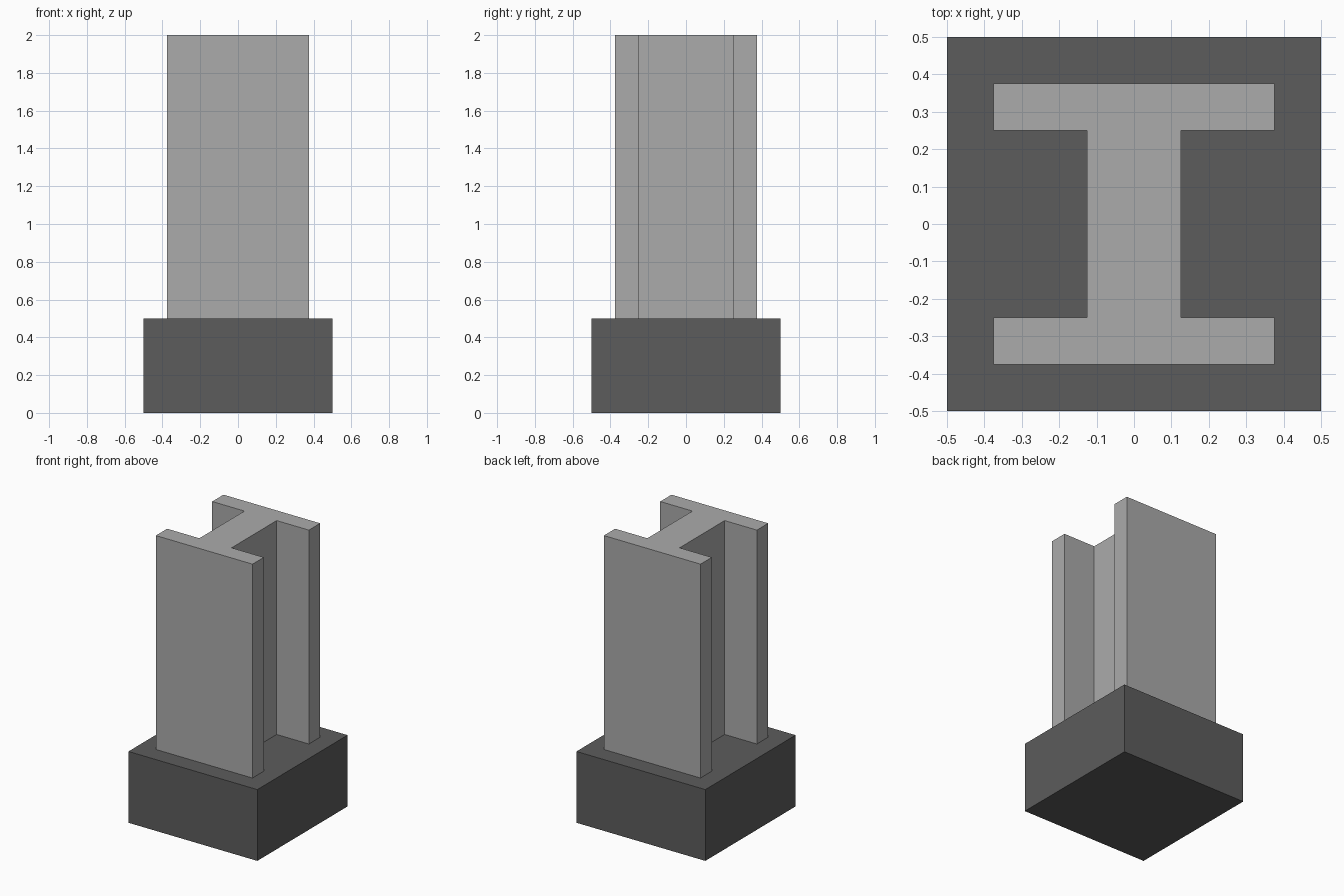
import bpy
import bmesh

cube = bpy.data.objects.get("Cube")
if cube:
    bpy.data.objects.remove(cube, do_unlink=True)


def make_material(name, value):
    mat = bpy.data.materials.new(name)
    mat.use_nodes = True
    colour = (value, value, value, 1.0)
    mat.diffuse_color = colour
    mat.node_tree.nodes["Principled BSDF"].inputs["Base Color"].default_value = colour
    return mat


def extrude_profile(name, points, z0, z1, mat):
    """Extrude a closed counter-clockwise outline from z0 up to z1."""
    bm = bmesh.new()
    base = bm.faces.new([bm.verts.new((x, y, z0)) for x, y in points])
    top = bmesh.ops.extrude_face_region(bm, geom=[base], use_keep_orig=True)["geom"]
    verts = [g for g in top if isinstance(g, bmesh.types.BMVert)]
    bmesh.ops.translate(bm, verts=verts, vec=(0, 0, z1 - z0))
    bmesh.ops.recalc_face_normals(bm, faces=bm.faces)
    mesh = bpy.data.meshes.new(name)
    bm.to_mesh(mesh)
    bm.free()
    mesh.materials.append(mat)
    obj = bpy.data.objects.new(name, mesh)
    bpy.context.collection.objects.link(obj)
    return obj


dark_grey = make_material("dark grey", 0.107)
light_grey = make_material("light grey", 0.407)

# Square foundation block
B = 0.5
extrude_profile("base_block", [(-B, -B), (B, -B), (B, B), (-B, B)], 0.0, 0.5, dark_grey)

# I-section column: flanges at front and back, joined by a web
F, W, I = 0.375, 0.125, 0.25  # flange half width, web half width, flange inner edge
right_side = [(F, -F), (F, -I), (W, -I), (W, I), (F, I), (F, F)]
left_side = [(-x, -y) for x, y in right_side]
extrude_profile("i_beam_column", right_side + left_side, 0.5, 2.0, light_grey)
